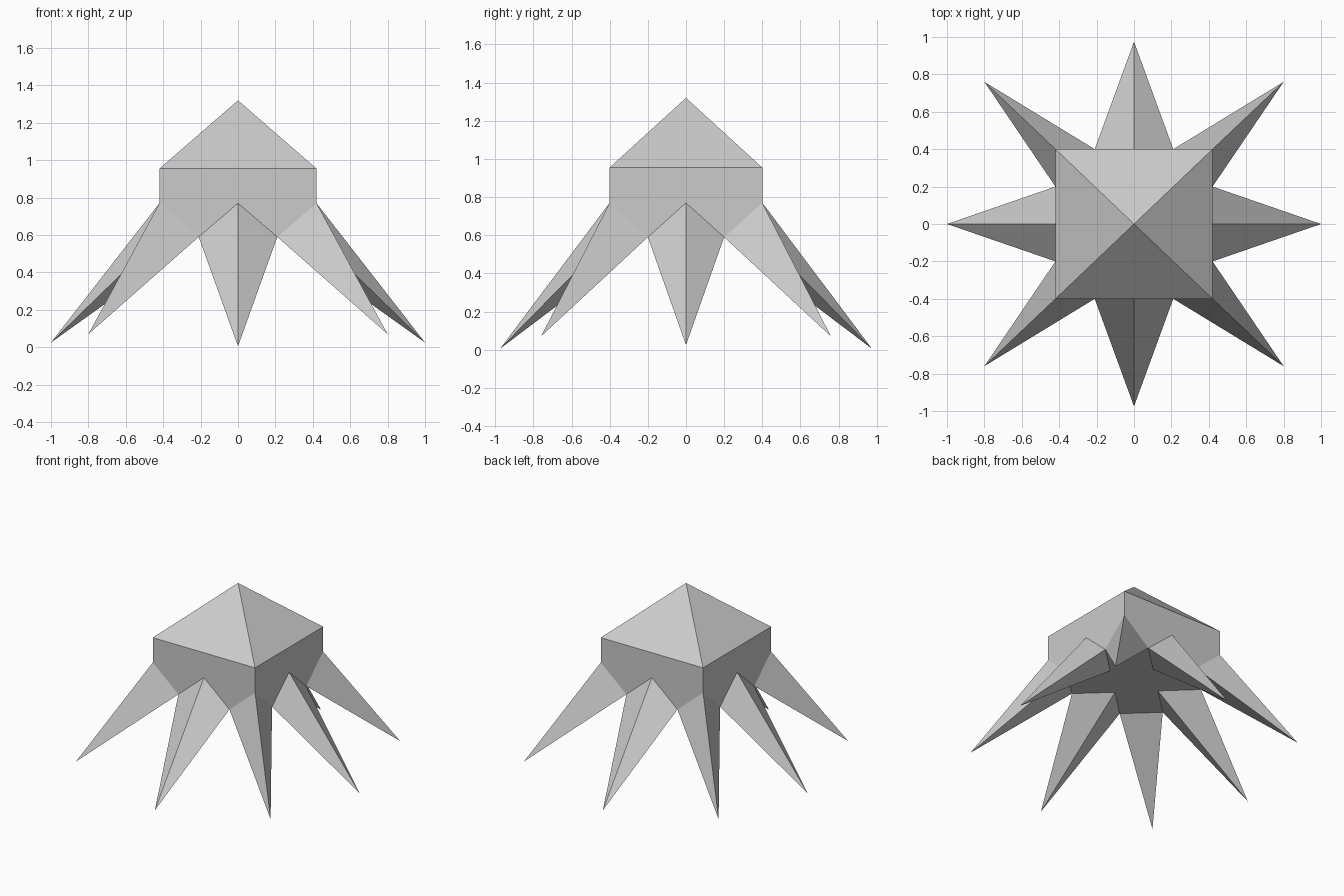
import bpy

cube = bpy.data.objects.get("Cube")
if cube:
    bpy.data.objects.remove(cube, do_unlink=True)

# One plain grey for the whole model
grey = bpy.data.materials.new("stone_grey")
grey.use_nodes = True
colour = (0.6, 0.6, 0.6, 1)
grey.diffuse_color = colour
grey.node_tree.nodes["Principled BSDF"].inputs["Base Color"].default_value = colour

# Half sizes and levels of the body
W, D = 0.42, 0.40
FLOOR, SHOULDER, EAVE, PEAK = 0.59, 0.77, 0.955, 1.32

# Key points of one quarter
peak = (0, 0, PEAK)
eave_x, eave, eave_y = (W, 0, EAVE), (W, D, EAVE), (0, D, EAVE)
top_x, top_c, top_y = (W, 0, SHOULDER), (W, D, SHOULDER), (0, D, SHOULDER)
notch_x, notch_y = (W, D / 2, FLOOR), (W / 2, D, FLOOR)
keel_x, keel_y, middle = (W / 2, 0, FLOOR), (0, D / 2, FLOOR), (0, 0, FLOOR)
tip_x, tip_y, tip_c = (1, 0, 0.025), (0, 0.975, 0.005), (0.8, 0.76, 0.07)


def part(name, faces):
    """Build a quarter of a part and mirror it across x and y."""
    points = list(dict.fromkeys(p for f in faces for p in f))
    mesh = bpy.data.meshes.new(name)
    mesh.from_pydata(points, [], [[points.index(p) for p in f] for f in faces])
    mesh.materials.append(grey)
    obj = bpy.data.objects.new(name, mesh)
    bpy.context.collection.objects.link(obj)
    mirror = obj.modifiers.new("mirror", "MIRROR")
    mirror.use_axis = (True, True, False)
    mirror.use_clip = True
    return obj


# Pyramid roof
part("roof", [(peak, eave_x, eave), (peak, eave, eave_y)])

# Walls, notched where the legs leave the body
part("walls", [(top_x, notch_x, top_c, eave, eave_x),
               (top_c, notch_y, top_y, eave_y, eave)])

# Flat underside between the legs
part("underside", [(middle, keel_y, notch_y, notch_x, keel_x)])

# Spiked legs: at the corners, at the sides, and at front and back
part("corner_legs", [(top_c, notch_x, tip_c), (notch_y, top_c, tip_c),
                     (tip_c, notch_x, notch_y)])
part("side_legs", [(notch_x, top_x, tip_x), (notch_x, tip_x, keel_x)])
part("front_and_back_legs", [(top_y, notch_y, tip_y), (tip_y, notch_y, keel_y)])
